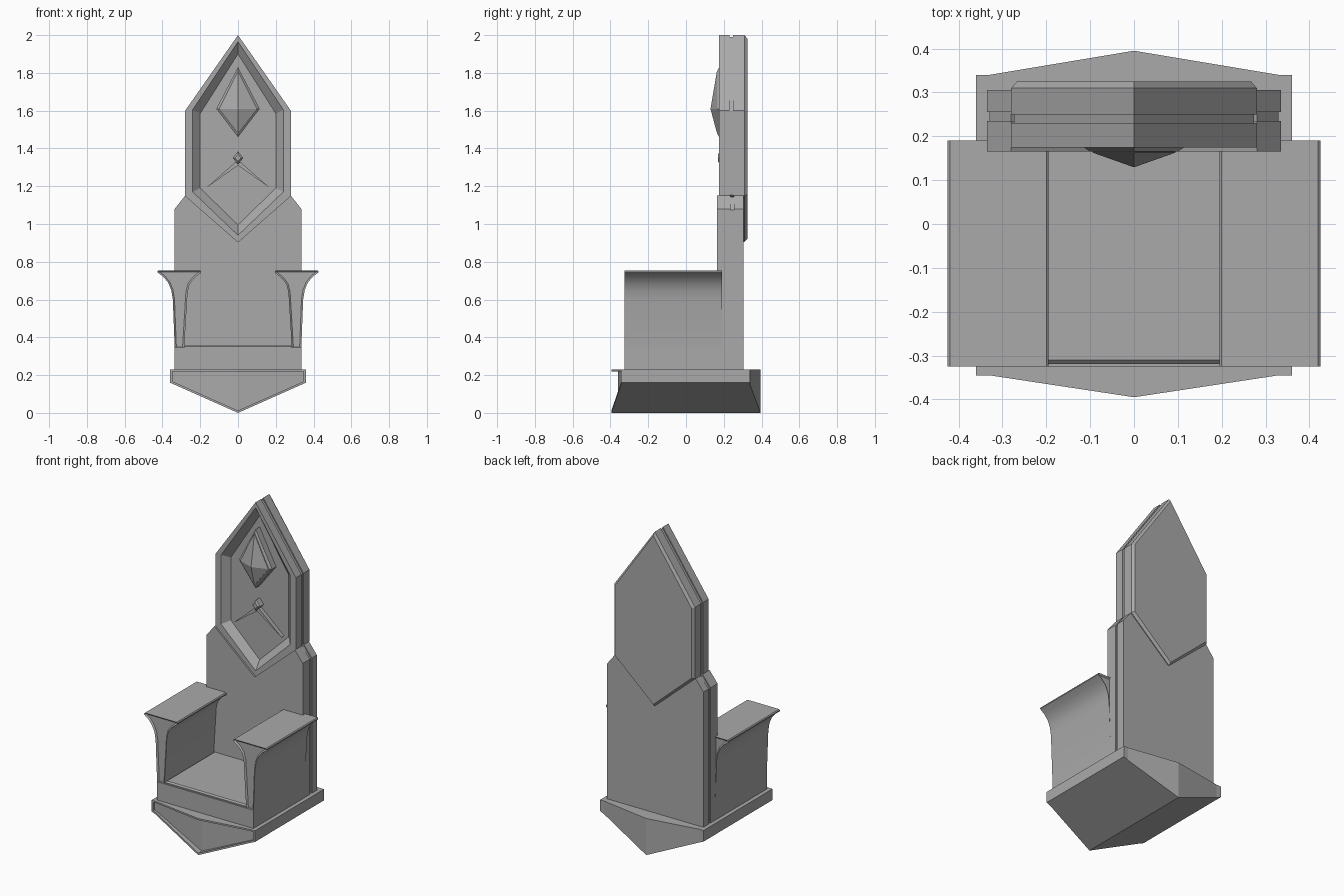
import bpy
import bmesh
import math

cube = bpy.data.objects.get("Cube")
if cube:
    bpy.data.objects.remove(cube, do_unlink=True)

stone = bpy.data.materials.new("grey stone")
stone.use_nodes = True
stone.diffuse_color = (0.4, 0.4, 0.4, 1)
stone.node_tree.nodes["Principled BSDF"].inputs["Base Color"].default_value = (0.4, 0.4, 0.4, 1)


def finish(name, bm):
    bmesh.ops.recalc_face_normals(bm, faces=bm.faces[:])
    mesh = bpy.data.meshes.new(name)
    bm.to_mesh(mesh)
    bm.free()
    mesh.materials.append(stone)
    obj = bpy.data.objects.new(name, mesh)
    bpy.context.collection.objects.link(obj)
    return obj


def loft(name, rings, cap_inset=0):
    """Join rings of equal length, cap both ends, optionally sink the caps."""
    bm = bmesh.new()
    loops = [[bm.verts.new(p) for p in ring] for ring in rings]
    n = len(loops[0])
    for a, b in zip(loops, loops[1:]):
        for i in range(n):
            j = (i + 1) % n
            bm.faces.new((a[i], a[j], b[j], b[i]))
    caps = [bm.faces.new(loops[0]), bm.faces.new(loops[-1])]
    if cap_inset:
        bmesh.ops.recalc_face_normals(bm, faces=bm.faces[:])
        for cap in caps:
            bmesh.ops.inset_region(bm, faces=[cap], thickness=cap_inset, use_even_offset=True)
            bmesh.ops.translate(bm, verts=cap.verts[:], vec=cap.normal * -cap_inset)
    return finish(name, bm)


def at_y(outline, y):
    return [(x, y, z) for x, z in outline]


def block(name, x, y0, y1, z0, z1, bevel=0):
    """Box centred on x = 0 with an optional sloped top edge."""
    rect = lambda i, z: [(-x + i, y0 + i, z), (x - i, y0 + i, z), (x - i, y1 - i, z), (-x + i, y1 - i, z)]
    rings = [rect(0, z0), rect(0, z1 - bevel)]
    if bevel:
        rings.append(rect(bevel, z1))
    return loft(name, rings)


# Keel-shaped base: cross-sections swept across the width
STATIONS = (-0.36, -0.33, 0, 0.33, 0.36)
keel = lambda x: 0.16 * abs(x) / 0.36
bow = lambda x, side, mid: mid + (side - mid) * min(abs(x) / 0.33, 1)


def base_piece(name, stations, front, back, low, high):
    rings = []
    for x in stations:
        f, b = bow(x, *front), bow(x, *back)
        rings.append([(x, f, low(x)), (x, b, low(x)), (x, b, high(x)), (x, f, high(x))])
    return loft(name, rings)


FRONT, INNER, BACK = (-0.345, -0.395), (-0.33, -0.36), (0.34, 0.395)
top = lambda x: 0.23
base_piece("base_body", STATIONS, INNER, BACK, keel, top)
base_piece("base_top_lip", STATIONS, FRONT, INNER, lambda x: 0.22, top)
base_piece("base_keel_rim", STATIONS, FRONT, INNER, keel, lambda x: keel(x) + 0.012)
for side, label in ((1, "left"), (-1, "right")):
    base_piece("base_end_post_" + label, (side * 0.348, side * 0.36), FRONT, INNER, keel, top)

# Seat
block("seat_box", 0.335, -0.325, 0.2, 0.23, 0.345)
block("seat_pad", 0.285, -0.318, 0.2, 0.345, 0.36, 0.008)


# Backrest with a notch for the headpiece and a groove around its sides
def back_outline(i):
    w = 0.335 - i
    half = [(w, 0.23), (w, 1.08 - i), (0.28, 1.15 - i)]
    return half + [(0, 0.905)] + [(-x, z) for x, z in reversed(half)]


loft("backrest", [at_y(back_outline(i), y) for i, y in (
    (0, 0.165), (0, 0.235), (0.006, 0.235), (0.006, 0.255), (0, 0.255), (0, 0.305))])


# Pointed headpiece with chamfered back, side groove and sunken front
def head_outline(w, peak, shoulder, low, tip):
    return [(0, peak), (w, shoulder), (w, low), (0, tip), (-w, low), (-w, shoulder)]


outer = head_outline(0.28, 2.0, 1.6, 1.15, 0.905)
groove = head_outline(0.274, 1.99, 1.597, 1.153, 0.911)
chamfer = head_outline(0.267, 1.98, 1.595, 1.157, 0.92)
rim = head_outline(0.24, 1.965, 1.605, 1.17, 0.94)
panel = head_outline(0.2, 1.9, 1.585, 1.19, 0.995)
loft("headpiece", [at_y(o, y) for o, y in (
    (chamfer, 0.325), (outer, 0.31), (outer, 0.25), (groove, 0.25), (groove, 0.23),
    (outer, 0.23), (outer, 0.175), (rim, 0.175), (panel, 0.215))])


# Raised gems on the panel
def diamond(w, up, mid, down):
    return [(0, up), (w, mid), (0, down), (-w, mid)]


loft("large_gem_frame", [at_y(diamond(*d), y) for d, y in (
    ((0.115, 1.83, 1.61, 1.46), 0.22), ((0.115, 1.83, 1.61, 1.46), 0.175),
    ((0.1, 1.81, 1.61, 1.48), 0.165))])
loft("large_gem", [at_y(diamond(*d), y) for d, y in (
    ((0.095, 1.805, 1.61, 1.485), 0.17), ((0.095, 1.805, 1.61, 1.485), 0.163),
    ((0.002, 1.612, 1.61, 1.608), 0.13))])
loft("small_gem", [at_y(diamond(*d), y) for d, y in (
    ((0.028, 1.385, 1.35, 1.315), 0.22), ((0.028, 1.385, 1.35, 1.315), 0.18),
    ((0.016, 1.37, 1.35, 1.33), 0.17))])

# Chevron under the small gem
chevron = [(0, 1.34), (0.17, 1.19), (0, 1.31), (-0.17, 1.19)]
loft("chevron", [at_y(chevron, 0.22), at_y(chevron, 0.19)])

# Flared armrests with sunken ends
PROFILE = [(0.335, 0.34), (0.345, 0.6), (0.353, 0.65), (0.37, 0.69), (0.395, 0.72), (0.425, 0.743),
           (0.425, 0.75), (0.42, 0.755), (0.2, 0.755), (0.195, 0.75), (0.195, 0.743),
           (0.235, 0.71), (0.257, 0.68), (0.267, 0.64), (0.285, 0.34)]
for side, label in ((1, "left"), (-1, "right")):
    outline = [(side * x, z) for x, z in PROFILE]
    arm = loft("armrest_" + label, [at_y(outline, -0.325), at_y(outline, 0.19)], 0.009)
    bpy.ops.object.select_all(action="DESELECT")
    arm.select_set(True)
    bpy.context.view_layer.objects.active = arm
    bpy.ops.object.shade_smooth_by_angle(angle=math.radians(30))
